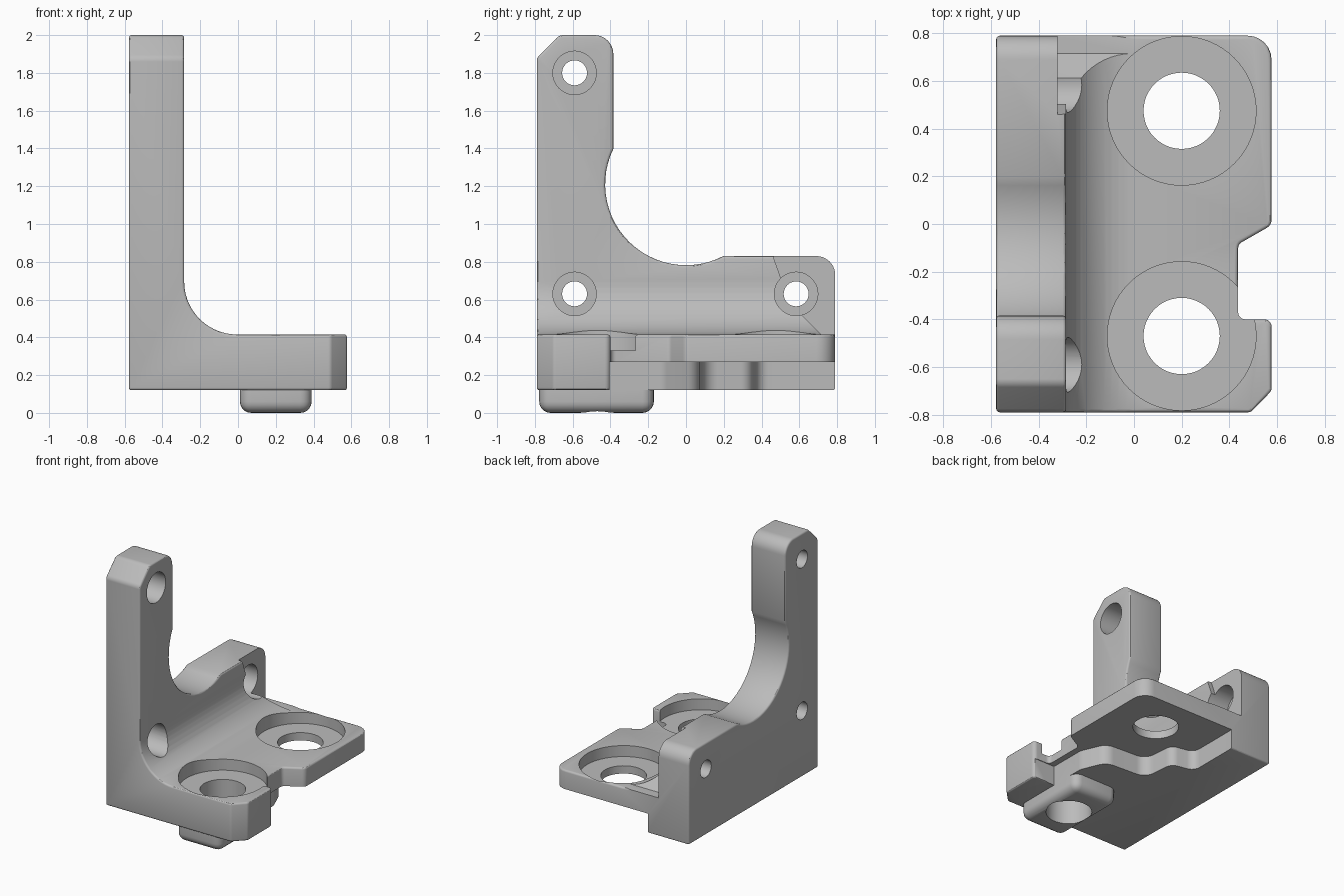
import bpy, bmesh, math
from mathutils import Vector

if "Cube" in bpy.data.objects:
    bpy.data.objects.remove(bpy.data.objects["Cube"])


def rounded(points, segs=10):
    """Closed 2D outline; each point is (a, b) or (a, b, corner radius)."""
    out = []
    n = len(points)
    for i, p in enumerate(points):
        c = Vector(p[:2])
        if len(p) == 2:
            out.append(c)
            continue
        d1 = (Vector(points[i - 1][:2]) - c).normalized()
        d2 = (Vector(points[(i + 1) % n][:2]) - c).normalized()
        half = d1.angle(d2) / 2
        centre = c + (d1 + d2).normalized() * (p[2] / math.sin(half))
        t = p[2] / math.tan(half)
        v1, v2 = c + d1 * t - centre, c + d2 * t - centre
        a1 = math.atan2(v1.y, v1.x)
        da = (math.atan2(v2.y, v2.x) - a1 + math.pi) % (2 * math.pi) - math.pi
        for k in range(segs + 1):
            a = a1 + da * k / segs
            out.append(centre + p[2] * Vector((math.cos(a), math.sin(a))))
    return out


def prism(name, outline, axis, lo, hi):
    """Extrude a 2D outline along an axis."""
    place = {'x': lambda a, b, t: (t, a, b),
             'y': lambda a, b, t: (a, t, b),
             'z': lambda a, b, t: (a, b, t)}[axis]
    bm = bmesh.new()
    face = bm.faces.new([bm.verts.new(place(p[0], p[1], lo)) for p in outline])
    ext = bmesh.ops.extrude_face_region(bm, geom=[face])
    shift = Vector(place(0, 0, hi - lo))
    for v in ext['geom']:
        if isinstance(v, bmesh.types.BMVert):
            v.co += shift
    bmesh.ops.recalc_face_normals(bm, faces=bm.faces)
    mesh = bpy.data.meshes.new(name)
    bm.to_mesh(mesh)
    bm.free()
    obj = bpy.data.objects.new(name, mesh)
    bpy.context.collection.objects.link(obj)
    return obj


def circle(a, b, r, n=48):
    return [(a + r * math.cos(2 * math.pi * k / n),
             b + r * math.sin(2 * math.pi * k / n)) for k in range(n)]


def apply(obj, mod):
    bpy.context.view_layer.objects.active = obj
    bpy.ops.object.modifier_apply(modifier=mod.name)


def combine(obj, other, op):
    m = obj.modifiers.new("bool", 'BOOLEAN')
    m.operation, m.solver, m.object = op, 'EXACT', other
    apply(obj, m)
    bpy.data.objects.remove(other)


def bevel(obj, width, segs):
    m = obj.modifiers.new("bevel", 'BEVEL')
    m.width, m.segments = width, segs
    m.limit_method, m.angle_limit = 'ANGLE', math.radians(35)
    m.use_clamp_overlap = False
    apply(obj, m)


# L-shaped body with inner fillet
bracket = prism("angle_bracket", rounded(
    [(-.578, .12), (1, .12), (1, .415), (-.285, .415, .28), (-.285, 3), (-.578, 3)], 14),
    'y', -1, 1)

# Side outline of the wall with the large round cut-out
a0, a1 = math.atan2(-.38, .2), math.atan2(.19, -.385) - 2 * math.pi
arc = [(.428 * math.cos(a0 + (a1 - a0) * k / 26),
        1.21 + .428 * math.sin(a0 + (a1 - a0) * k / 26)) for k in range(27)]
side = rounded([(-.79, -.2), (.79, -.2), (.79, .83, .1)] + arc +
               [(-.385, 2, .1), (-.67, 2, .05), (-.79, 1.88, .05)])
combine(bracket, prism("side", side, 'x', -2, 2), 'INTERSECT')

# Plan outline of the base with its edge notch
plan = rounded([(-1, -.79), (.49, -.79, .03), (.577, -.70, .03), (.577, -.40, .03),
                (.437, -.40, .03), (.437, -.085, .03), (.577, -.005, .04),
                (.577, .79, .1), (-1, .79)], 6)
combine(bracket, prism("plan", plan, 'z', -1, 3), 'INTERSECT')

# Soft outer edges
bm = bmesh.new()
bm.from_mesh(bracket.data)
bmesh.ops.remove_doubles(bm, verts=bm.verts, dist=.0005)
bmesh.ops.dissolve_limit(bm, angle_limit=.01, verts=bm.verts, edges=bm.edges)
bm.to_mesh(bracket.data)
bm.free()
bevel(bracket, .014, 3)

# Underside recess with wavy wall
recess = rounded([(.39, -.405), (.8, -.405), (.8, 1), (-.23, 1), (-.23, .38, .07),
                  (-.05, .345, .07), (-.03, .09, .09), (.31, .07, .1), (.39, -.12, .1)], 8)
combine(bracket, prism("recess", recess, 'z', -.1, .27), 'DIFFERENCE')

# Clearance around the rear wall hole
clearance = [(.45, .86), (.50, .72), (.54, .6), (.62, .51), (.715, .4155),
             (.9, .4155), (.9, .9), (.5, .9)]
combine(bracket, prism("clearance", clearance, 'x', -.32, .1), 'DIFFERENCE')

# Locating boss under the front hole
boss = prism("boss", [(.01, -.777), (.39, -.777), (.39, -.17), (.01, -.17)], 'z', 0, .32)
bevel(boss, .06, 5)
combine(bracket, boss, 'UNION')

# Counterbored holes in the base
for y in (-.47, .475):
    combine(bracket, prism("bore", circle(.2, y, .312, 64), 'z', .33, .6), 'DIFFERENCE')
    combine(bracket, prism("hole", circle(.2, y, .16), 'z', -.2, .6), 'DIFFERENCE')

# Counterbored holes in the wall
for y, z in ((-.59, 1.8), (-.59, .63), (.583, .63)):
    combine(bracket, prism("bore", circle(y, z, .115), 'x', -.46, .1), 'DIFFERENCE')
    combine(bracket, prism("hole", circle(y, z, .066, 32), 'x', -.8, .1), 'DIFFERENCE')

# Colour and shading
grey = bpy.data.materials.new("plain grey")
grey.diffuse_color = (.5, .5, .5, 1)
grey.use_nodes = True
grey.node_tree.nodes["Principled BSDF"].inputs["Base Color"].default_value = grey.diffuse_color
bracket.data.materials.clear()
bracket.data.materials.append(grey)
for p in bracket.data.polygons:
    p.material_index = 0
bpy.ops.object.select_all(action='DESELECT')
bracket.select_set(True)
bpy.context.view_layer.objects.active = bracket
bpy.ops.object.shade_smooth_by_angle(angle=math.radians(30))
